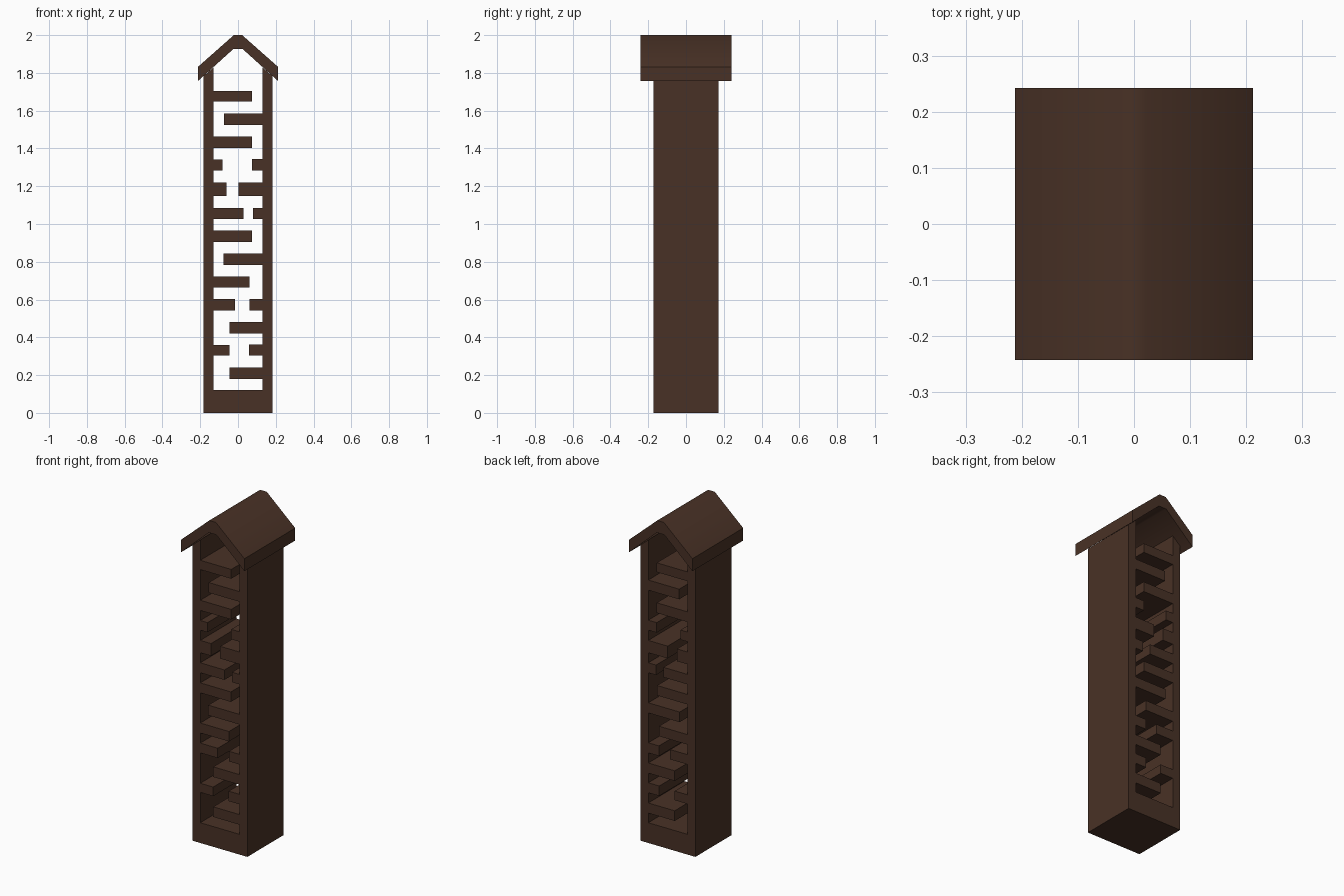
import bpy
import bmesh
import math

cube = bpy.data.objects.get("Cube")
if cube:
    bpy.data.objects.remove(cube, do_unlink=True)

# Single dark wood colour
wood = bpy.data.materials.new("dark_brown_wood")
wood.use_nodes = True
colour = (0.066, 0.031, 0.019, 1.0)
wood.diffuse_color = colour
shader = next(n for n in wood.node_tree.nodes if n.type == 'BSDF_PRINCIPLED')
shader.inputs["Base Color"].default_value = colour
shader.inputs["Roughness"].default_value = 0.8


def extrude_profile(name, profile, half_depth):
    """Extrude an (x, z) outline symmetrically along y."""
    bm = bmesh.new()
    face = bm.faces.new([bm.verts.new((x, -half_depth, z)) for x, z in profile])
    result = bmesh.ops.extrude_face_region(bm, geom=[face])
    moved = [v for v in result["geom"] if isinstance(v, bmesh.types.BMVert)]
    bmesh.ops.translate(bm, verts=moved, vec=(0, 2 * half_depth, 0))
    bmesh.ops.recalc_face_normals(bm, faces=bm.faces)
    mesh = bpy.data.meshes.new(name)
    bm.to_mesh(mesh)
    bm.free()
    mesh.materials.append(wood)
    obj = bpy.data.objects.new(name, mesh)
    bpy.context.collection.objects.link(obj)
    return obj


OUTER, INNER = 0.183, 0.131      # wall faces
FLOOR = 0.122                    # top of the solid base
WALL_OUT, WALL_IN = 1.782, 1.828  # sloped wall tops under the roof

# Shelves: (bottom, top, x of the free end), from the base upwards
right_wall_shelves = [   # on the -x wall
    (0.305, 0.36, -0.045), (0.543, 0.602, -0.015), (0.663, 0.723, 0.06),
    (0.905, 0.965, 0.073), (1.026, 1.086, 0.03), (1.147, 1.221, -0.06),
    (1.283, 1.341, -0.083), (1.402, 1.463, 0.075), (1.648, 1.704, 0.075),
]
left_wall_shelves = [    # on the +x wall
    (0.18, 0.241, -0.045), (0.303, 0.363, 0.058), (0.421, 0.482, -0.045),
    (0.543, 0.604, 0.06), (0.784, 0.845, -0.078), (1.026, 1.086, 0.08),
    (1.147, 1.221, 0.002), (1.283, 1.343, 0.075), (1.524, 1.585, -0.075),
]


def comb(side, shelves):
    """Inner wall outline from the base up, stepping round each shelf."""
    wall = side * INNER
    points = [(wall, FLOOR)]
    for low, high, end in shelves:
        points += [(wall, low), (end, low), (end, high), (wall, high)]
    return points + [(wall, WALL_IN)]


# Tower: base, two walls and all shelves as one continuous section
tower = [(-OUTER, 0), (OUTER, 0), (OUTER, WALL_OUT)]
tower += reversed(comb(1, left_wall_shelves))
tower += comb(-1, right_wall_shelves)
tower += [(-OUTER, WALL_OUT)]
extrude_profile("tower_with_shelves", tower, 0.172)

# Gabled roof with flattened ridge and vertical eaves
half_roof = [(0.025, 1.926), (0.212, 1.757), (0.212, 1.832), (0.022, 2.0)]
roof = half_roof + [(-x, z) for x, z in reversed(half_roof)]
roof_obj = extrude_profile("gabled_roof", roof, 0.242)

# Soften only the ridge, keep eaves and gable ends sharp
bpy.ops.object.select_all(action='DESELECT')
roof_obj.select_set(True)
bpy.context.view_layer.objects.active = roof_obj
bpy.ops.object.shade_smooth_by_angle(angle=math.radians(45))
roof_obj.select_set(False)
